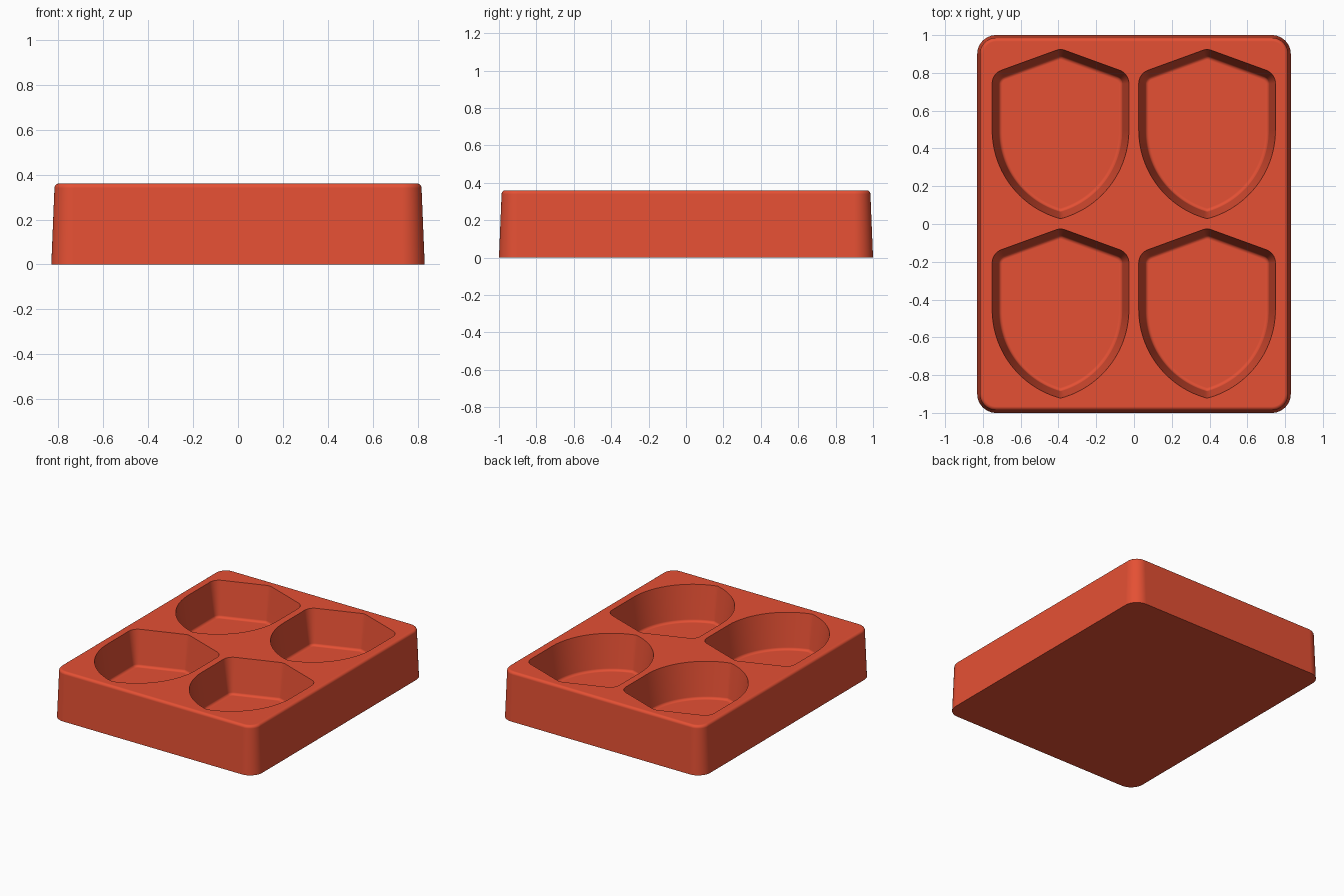
import bpy
import bmesh
from math import sin, cos, tan, pi, radians, atan2
from mathutils import Vector

cube = bpy.data.objects.get("Cube")
if cube:
    bpy.data.objects.remove(cube, do_unlink=True)

red = bpy.data.materials.new("terracotta red")
red.use_nodes = True
colour = (0.78, 0.08, 0.034, 1)
red.diffuse_color = colour
red.node_tree.nodes["Principled BSDF"].inputs["Base Color"].default_value = colour

HEIGHT, DEPTH = 0.36, 0.26


def arc(cx, cy, r, start, end, steps):
    angles = [start + (end - start) * i / steps for i in range(steps + 1)]
    return [Vector((cx + r * cos(a), cy + r * sin(a))) for a in angles]


def inset(loop, d):
    """Move a counter-clockwise outline inwards by d."""
    result = []
    for i, p in enumerate(loop):
        a = (p - loop[i - 1]).normalized()
        b = (loop[(i + 1) % len(loop)] - p).normalized()
        na, nb = Vector((-a.y, a.x)), Vector((-b.y, b.x))
        result.append(p + (na + nb) * d / (1 + na.dot(nb)))
    return result


def loft(name, outline, levels):
    """Closed solid through insets of one outline at (inset, z) levels."""
    bm = bmesh.new()
    rings = []
    for d, z in levels:
        rings.append([bm.verts.new((p.x, p.y, z)) for p in inset(outline, d)])
    n = len(outline)
    for low, high in zip(rings, rings[1:]):
        for i in range(n):
            j = (i + 1) % n
            bm.faces.new((low[i], low[j], high[j], high[i]))
    bm.faces.new(rings[0][::-1])
    bm.faces.new(rings[-1])
    bmesh.ops.recalc_face_normals(bm, faces=bm.faces)
    mesh = bpy.data.meshes.new(name)
    bm.to_mesh(mesh)
    bm.free()
    mesh.materials.append(red)
    obj = bpy.data.objects.new(name, mesh)
    bpy.context.collection.objects.link(obj)
    return obj


# Tapered block with rounded corners and a rounded top edge
corner = 0.1
block_outline = []
for k, (sx, sy) in enumerate([(1, 1), (-1, 1), (-1, -1), (1, -1)]):
    block_outline += arc(sx * (0.83 - corner), sy * (1 - corner), corner,
                         k * pi / 2, (k + 1) * pi / 2, 12)
fillet = 0.02
block_levels = [(0, 0)]
for i in range(7):
    a = i * pi / 12
    block_levels.append((0.014 + fillet * (1 - cos(a)), HEIGHT - fillet * (1 - sin(a))))
tray = loft("mould_tray", block_outline, block_levels)

# Shield outline: rounded peak and shoulders, curved sides to a lower point
half_w, apex, turn, tip = 0.362, 0.45, 0.02, -0.45
shoulder, peak = 0.075, 0.065
slope = radians(20)
big_r = (half_w ** 2 + (turn - tip) ** 2) / (2 * half_w)
cx = half_w - big_r
side = arc(cx, turn, big_r, atan2(tip - turn, -cx), 0, 28)
sx = half_w - shoulder
side += arc(sx, apex - sx * tan(slope) - shoulder / cos(slope), shoulder,
            0, pi / 2 - slope, 8)
side += arc(0, apex - peak / cos(slope), peak, pi / 2 - slope, pi / 2, 4)
shield = side + [Vector((-p.x, p.y)) for p in reversed(side[1:-1])]

# Cavity section: drafted wall with a small fillet at the floor
floor_r, draft = 0.02, 0.034
cavity_levels = []
for i in range(6):
    a = i * radians(16)
    cavity_levels.append((draft + floor_r * (1 - sin(a)),
                          HEIGHT - DEPTH + floor_r * (1 - cos(a))))
cavity_levels += [(0, HEIGHT), (-0.008, HEIGHT + 0.05)]

# Cut the four cavities
cutters = []
for x in (-0.389, 0.387):
    for y in (-0.472, 0.478):
        cutter = loft("cavity_cutter", shield, cavity_levels)
        cutter.location = (x, y, 0)
        cutter.hide_render = True
        cutters.append(cutter)
        cut = tray.modifiers.new("cavity", 'BOOLEAN')
        cut.operation = 'DIFFERENCE'
        cut.solver = 'EXACT'
        cut.object = cutter
bpy.ops.object.select_all(action='DESELECT')
bpy.context.view_layer.objects.active = tray
tray.select_set(True)
for modifier in list(tray.modifiers):
    bpy.ops.object.modifier_apply(modifier=modifier.name)
for cutter in cutters:
    bpy.data.objects.remove(cutter, do_unlink=True)

# Smooth walls and fillets, crisp rims
bpy.ops.object.shade_smooth_by_angle(angle=radians(40))
weighted = tray.modifiers.new("flat_faces", 'WEIGHTED_NORMAL')
weighted.keep_sharp = True
